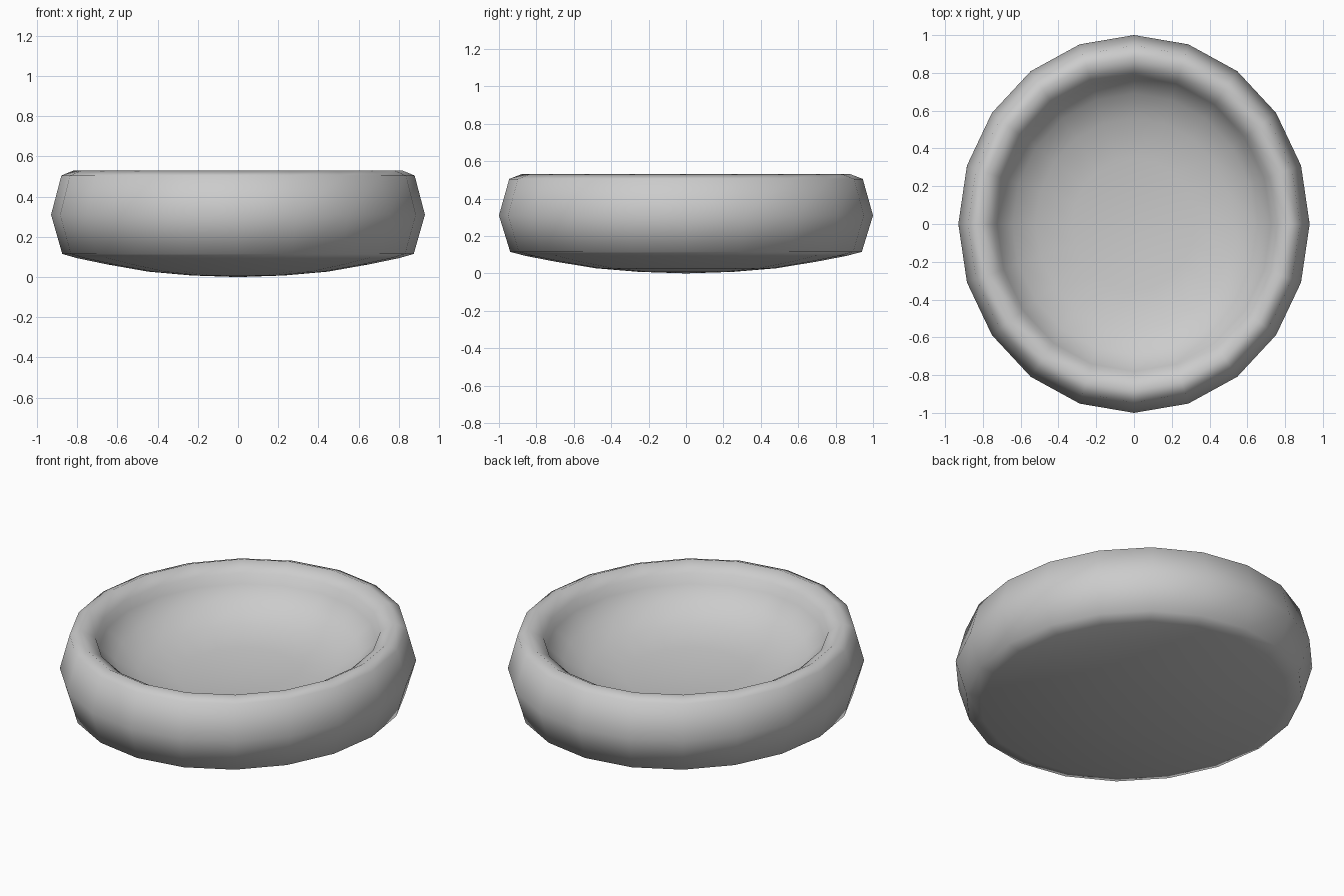
import bpy, bmesh, math

if "Cube" in bpy.data.objects:
    bpy.data.objects.remove(bpy.data.objects["Cube"])

SIDES = 20
X_SCALE = 0.93

# Half cross-section (radius, height), from the underside centre to the inner floor centre
profile = [
    (0.0, 0.0), (0.25, 0.008), (0.48, 0.027), (0.7, 0.063), (0.86, 0.094),
    (0.94, 0.115), (1.0, 0.31), (0.945, 0.505), (0.88, 0.53),
    (0.80, 0.485), (0.78, 0.43), (0.69, 0.35), (0.56, 0.285), (0.35, 0.25), (0.0, 0.235),
]

bm = bmesh.new()


def ring(r, z):
    """One oval ring of vertices, with a corner on the y axis."""
    if r == 0:
        return [bm.verts.new((0, 0, z))]
    return [bm.verts.new((X_SCALE * r * math.sin(a), -r * math.cos(a), z))
            for a in (2 * math.pi * i / SIDES for i in range(SIDES))]


# Lathe the profile into an oval bowl
rings = [ring(r, z) for r, z in profile]
for a, b in zip(rings, rings[1:]):
    for i in range(SIDES):
        j = (i + 1) % SIDES
        if len(a) == 1:
            bm.faces.new((a[0], b[j], b[i]))
        elif len(b) == 1:
            bm.faces.new((a[i], a[j], b[0]))
        else:
            bm.faces.new((a[i], a[j], b[j], b[i]))

bmesh.ops.recalc_face_normals(bm, faces=bm.faces)
for f in bm.faces:
    f.smooth = True

mesh = bpy.data.meshes.new("oval_bowl")
bm.to_mesh(mesh)
bm.free()
bpy.context.collection.objects.link(bpy.data.objects.new("oval_bowl", mesh))
